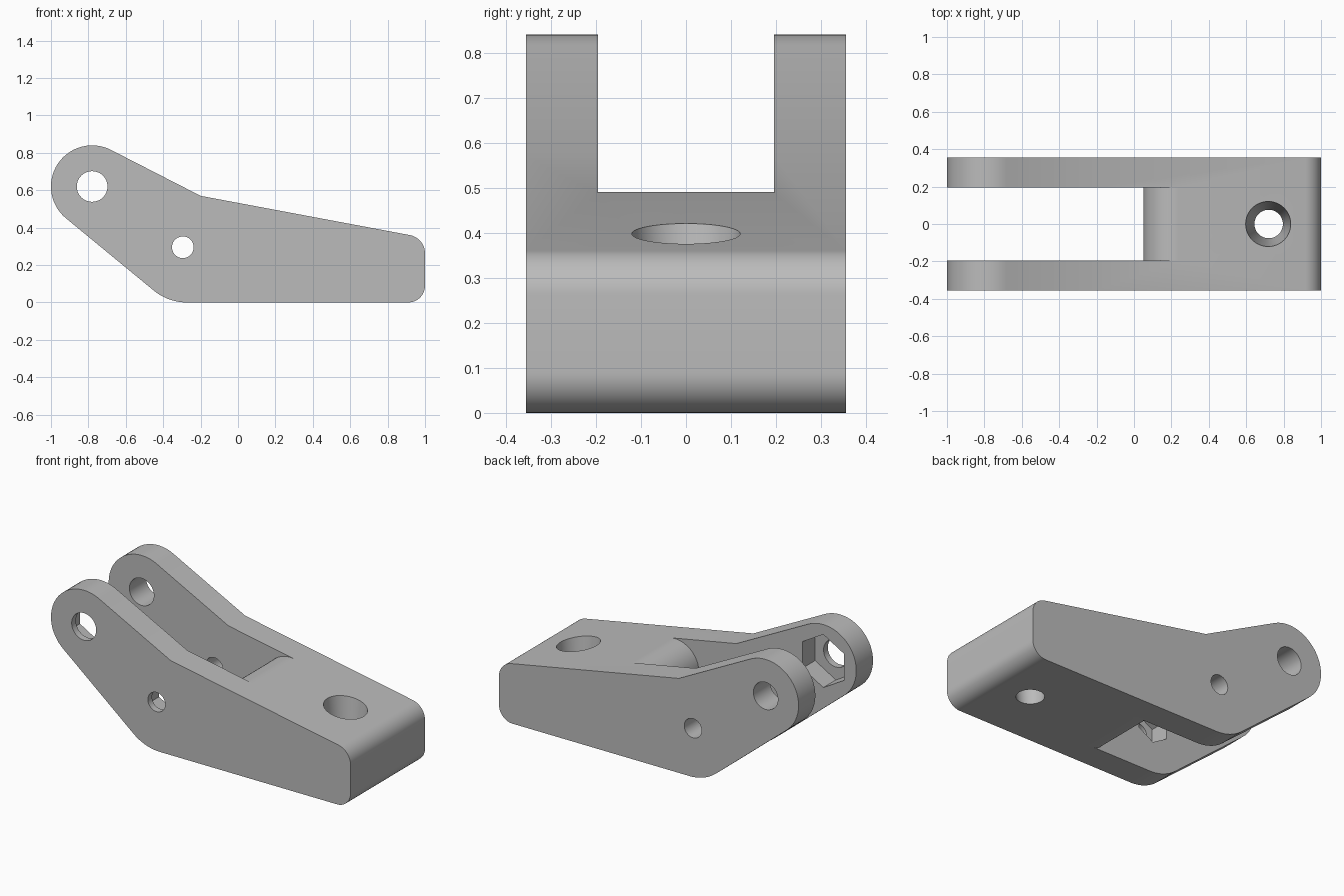
import bpy
import bmesh
from math import cos, sin, tan, pi, radians
from mathutils import Vector, Matrix

if "Cube" in bpy.data.objects:
    bpy.data.objects.remove(bpy.data.objects["Cube"], do_unlink=True)

HALF_WIDTH = 0.355
HALF_SLOT = 0.195
PIVOT = (-0.78, 0.62)
PIN = (-0.295, 0.295)

grey = bpy.data.materials.new("plain_grey")
grey.use_nodes = True
grey.diffuse_color = (0.5, 0.5, 0.5, 1)
grey.node_tree.nodes["Principled BSDF"].inputs["Base Color"].default_value = (0.5, 0.5, 0.5, 1)


def arc(centre, r, start, end, steps):
    return [(centre[0] + r * cos(start + (end - start) * i / steps),
             centre[1] + r * sin(start + (end - start) * i / steps))
            for i in range(steps + 1)]


def fillet(before, corner, after, r, steps=12):
    """Points of a tangent arc that rounds one corner."""
    c = Vector(corner)
    u = (Vector(before) - c).normalized()
    v = (Vector(after) - c).normalized()
    half = u.angle(v) / 2
    centre = c + (u + v).normalized() * (r / sin(half))
    p = c + u * (r / tan(half)) - centre
    q = c + v * (r / tan(half)) - centre
    turn = p.angle(q)
    points = []
    for i in range(steps + 1):
        s = i / steps
        w = (p * sin((1 - s) * turn) + q * sin(s * turn)) / sin(turn)
        points.append(tuple(centre + w))
    return points


def finish(bm, name):
    bmesh.ops.recalc_face_normals(bm, faces=bm.faces)
    mesh = bpy.data.meshes.new(name)
    bm.to_mesh(mesh)
    bm.free()
    mesh.materials.append(grey)
    obj = bpy.data.objects.new(name, mesh)
    bpy.context.collection.objects.link(obj)
    return obj


def prism(name, outline, y0, y1):
    """Extrude an x-z outline along y."""
    bm = bmesh.new()
    face = bm.faces.new([bm.verts.new((x, y0, z)) for x, z in outline])
    moved = bmesh.ops.extrude_face_region(bm, geom=[face])["geom"]
    bmesh.ops.translate(bm, vec=(0, y1 - y0, 0),
                        verts=[g for g in moved if isinstance(g, bmesh.types.BMVert)])
    return finish(bm, name)


def polygon(centre, r, sides):
    return arc(centre, r, pi / 2, pi / 2 + 2 * pi, sides)[:-1]


def cut(target, cutter):
    cutter.hide_render = True
    mod = target.modifiers.new("cut", "BOOLEAN")
    mod.operation = "DIFFERENCE"
    mod.solver = "EXACT"
    mod.object = cutter
    bpy.context.view_layer.objects.active = target
    bpy.ops.object.modifier_apply(modifier=mod.name)
    bpy.data.objects.remove(cutter, do_unlink=True)


# Side outline: round lobe, sloping belly, filleted corners, kinked top
kink, nose, toe, heel = (-0.2, 0.57), (1, 0.345), (1, 0), (-0.373, 0)
lobe = arc(PIVOT, 0.22, radians(63), radians(230.6), 32)
outline = (lobe + fillet(lobe[-1], heel, toe, 0.28)
           + fillet(heel, toe, nose, 0.09)
           + fillet(toe, nose, kink, 0.1) + [kink])
body = prism("clevis_bracket", outline, -HALF_WIDTH, HALF_WIDTH)

# Slot between the arms, with rounded lips at its closed end
slope = (nose[1] - kink[1]) / (nose[0] - kink[0])
wall_x = 0.05
wall_top = (wall_x, kink[1] + slope * (wall_x - kink[0]))
wall_foot = (wall_x, 0)
lips = (fillet(toe, wall_foot, wall_top, 0.07)
        + fillet(wall_foot, wall_top, nose, 0.16))
slot = ([(-1.2, -0.2), (lips[0][0], -0.2)] + lips
        + [(lips[-1][0], 1), (-1.2, 1)])
cut(body, prism("slot_cutter", slot, -HALF_SLOT, HALF_SLOT))

# Cross holes, each with a hexagonal nut pocket inside the front arm
for centre, hole_r, nut_r in ((PIVOT, 0.082, 0.16), (PIN, 0.058, 0.11)):
    cut(body, prism("hole_cutter", polygon(centre, hole_r, 40), -0.5, 0.5))
    cut(body, prism("nut_cutter", polygon(centre, nut_r, 6), -0.315, -0.1))

# Tapered mounting hole through the solid end
bm = bmesh.new()
bmesh.ops.create_cone(bm, cap_ends=True, segments=48, radius1=0.065, radius2=0.132,
                      depth=0.6, matrix=Matrix.Translation((0.72, 0, 0.2)))
cut(body, finish(bm, "taper_cutter"))

bpy.ops.object.select_all(action="DESELECT")
body.select_set(True)
bpy.context.view_layer.objects.active = body
bpy.ops.object.shade_smooth_by_angle(angle=radians(30))
